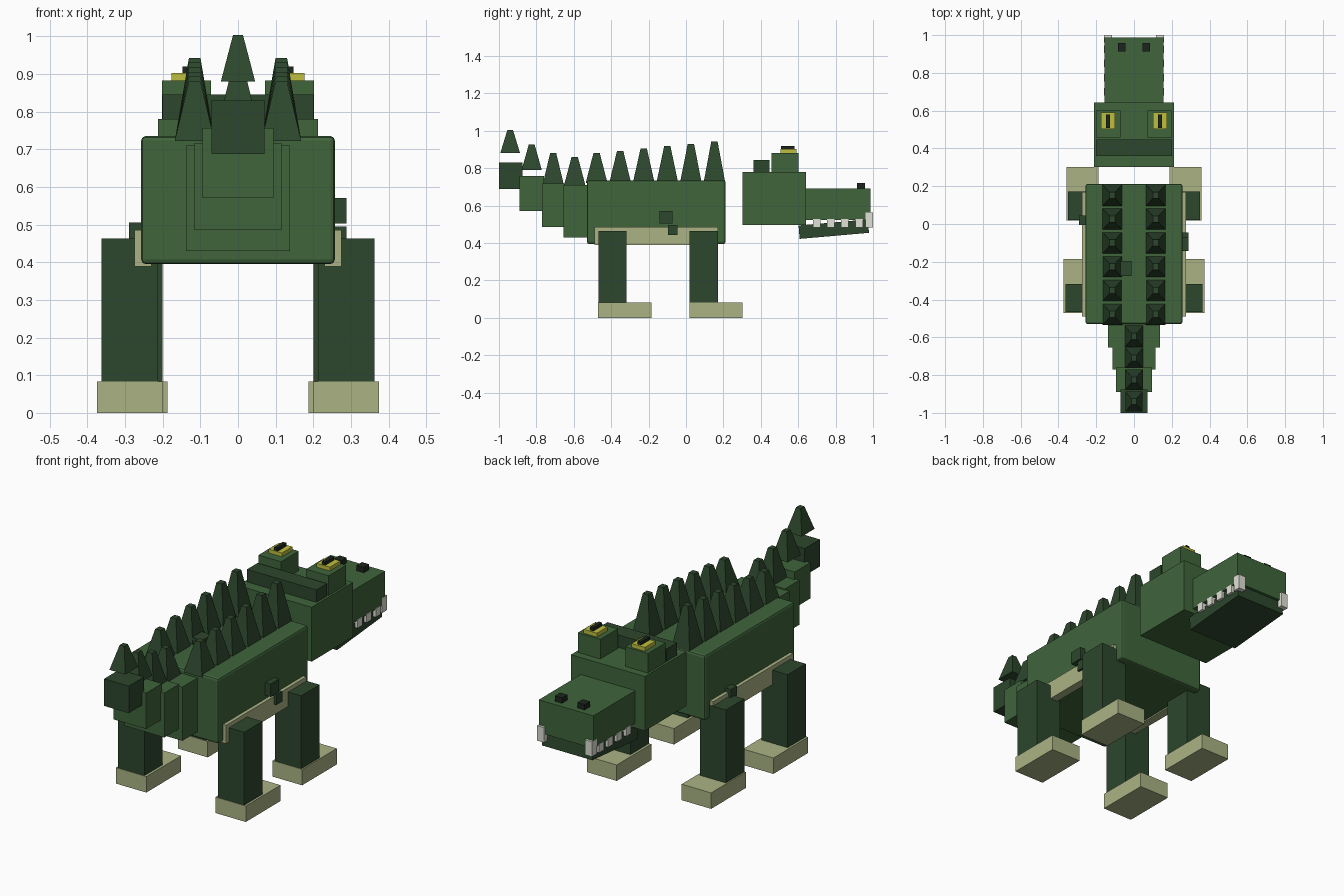
import bpy, bmesh, math

if "Cube" in bpy.data.objects:
    bpy.data.objects.remove(bpy.data.objects["Cube"])


def material(name, rgb):
    m = bpy.data.materials.new(name)
    m.diffuse_color = (*rgb, 1)
    m.use_nodes = True
    m.node_tree.nodes["Principled BSDF"].inputs["Base Color"].default_value = m.diffuse_color
    return m


GREEN = material("green", (0.05, 0.13, 0.044))
DARK = material("dark_green", (0.026, 0.063, 0.026))
TAN = material("tan", (0.40, 0.45, 0.23))
YELLOW = material("yellow", (0.52, 0.52, 0.05))
BLACK = material("near_black", (0.012, 0.018, 0.012))
WHITE = material("tooth", (0.75, 0.75, 0.68))


def finish(name, bm, mat):
    bmesh.ops.recalc_face_normals(bm, faces=bm.faces)
    me = bpy.data.meshes.new(name)
    bm.to_mesh(me)
    bm.free()
    me.materials.append(mat)
    ob = bpy.data.objects.new(name, me)
    bpy.context.collection.objects.link(ob)
    return ob


def box(name, x, y, z, mat, bevel=0):
    """Box from (min, max) ranges."""
    bm = bmesh.new()
    bmesh.ops.create_cube(bm, size=1)
    for v in bm.verts:
        v.co = [(r[0] + r[1]) / 2 + c * (r[1] - r[0]) for r, c in zip((x, y, z), v.co)]
    ob = finish(name, bm, mat)
    if bevel:
        mod = ob.modifiers.new("bevel", "BEVEL")
        mod.width = bevel
        mod.segments = 2
    return ob


def pair(name, x, y, z, mat):
    """Same box on both sides of x = 0."""
    box(name + "_right", x, y, z, mat)
    box(name + "_left", (-x[1], -x[0]), y, z, mat)


def spike(name, x, y, z0, z1, hx, hy):
    """Four-sided tapered spike with a small flat tip."""
    bm = bmesh.new()
    bmesh.ops.create_cube(bm, size=2)
    for v in bm.verts:
        s = 0.29 if v.co.z > 0 else 1
        v.co = (x + v.co.x * hx * s, y + v.co.y * hy * s, z1 if v.co.z > 0 else z0)
    return finish(name, bm, DARK)


# Body and pale belly edges
box("body", (-0.257, 0.257), (-0.53, 0.212), (0.395, 0.735), GREEN, 0.012)
pair("belly_edge", (0.23, 0.275), (-0.49, 0.17), (0.388, 0.485), TAN)

# Tail segments: half width, y range, z range, colour
tail = [(0.138, (-0.655, -0.525), (0.43, 0.71), GREEN),
        (0.115, (-0.77, -0.65), (0.485, 0.717), GREEN),
        (0.094, (-0.89, -0.76), (0.57, 0.757), GREEN),
        (0.071, (-1.0, -0.875), (0.688, 0.829), DARK)]
for i, (w, y, z, m) in enumerate(tail):
    box(f"tail_segment_{i + 1}", (-w, w), y, z, m)

# Single row of tail spikes
for i, (y, z0, z1, w) in enumerate([(-0.595, 0.705, 0.86, 0.058), (-0.71, 0.715, 0.88, 0.056),
                                    (-0.825, 0.79, 0.926, 0.054), (-0.94, 0.88, 1.003, 0.053)]):
    spike(f"tail_spike_{i + 1}", 0, y, z0, z1, w * 0.86, w)

# Double row of back spikes, growing towards the head
for i in range(6):
    for side in (-1, 1):
        spike(f"back_spike_{i + 1}_{'left' if side < 0 else 'right'}", side * 0.115,
              -0.478 + i * 0.126, 0.722, 0.88 + i * 0.0125, 0.053, 0.058)

# Legs and feet
pair("rear_leg", (0.212, 0.363), (-0.467, -0.318), (0.08, 0.463), DARK)
pair("rear_foot", (0.199, 0.374), (-0.47, -0.185), (0, 0.083), TAN)
pair("front_leg", (0.20, 0.35), (0.02, 0.172), (0.08, 0.463), DARK)
pair("front_foot", (0.187, 0.357), (0.018, 0.303), (0, 0.083), TAN)

# Head and snout
box("head", (-0.213, 0.213), (0.302, 0.642), (0.497, 0.78), GREEN)
box("snout", (-0.157, 0.157), (0.63, 0.987), (0.522, 0.692), GREEN)
box("brow_ridge", (-0.20, 0.20), (0.36, 0.447), (0.77, 0.845), DARK)

# Tilted lower jaw
jaw = box("lower_jaw", (-0.145, 0.145), (-0.186, 0.186), (-0.036, 0.036), DARK)
jaw.location = (0, 0.79, 0.474)
jaw.rotation_euler.x = math.radians(5)

# Eyes
pair("eye_socket", (0.072, 0.202), (0.457, 0.602), (0.77, 0.882), GREEN)
pair("eye", (0.10, 0.176), (0.504, 0.59), (0.875, 0.902), YELLOW)
pair("pupil", (0.127, 0.147), (0.508, 0.58), (0.895, 0.919), BLACK)

# Nostrils
pair("nostril", (0.044, 0.086), (0.913, 0.957), (0.685, 0.72), BLACK)

# Teeth
for i in range(4):
    y = 0.70 + i * 0.075
    pair(f"side_tooth_{i + 1}", (0.128, 0.16), (y - 0.02, y + 0.02), (0.484, 0.528), WHITE)
pair("fang", (0.117, 0.158), (0.96, 1.0), (0.484, 0.562), WHITE)

# Scale bumps on flanks and back
box("flank_bump_right_high", (0.25, 0.288), (-0.143, -0.072), (0.503, 0.57), DARK)
box("flank_bump_right_low", (0.25, 0.288), (-0.095, -0.045), (0.443, 0.495), DARK)
box("flank_bump_left", (-0.29, -0.25), (-0.005, 0.045), (0.455, 0.505), DARK)
box("back_bump", (-0.072, -0.014), (-0.275, -0.197), (0.73, 0.768), DARK)
